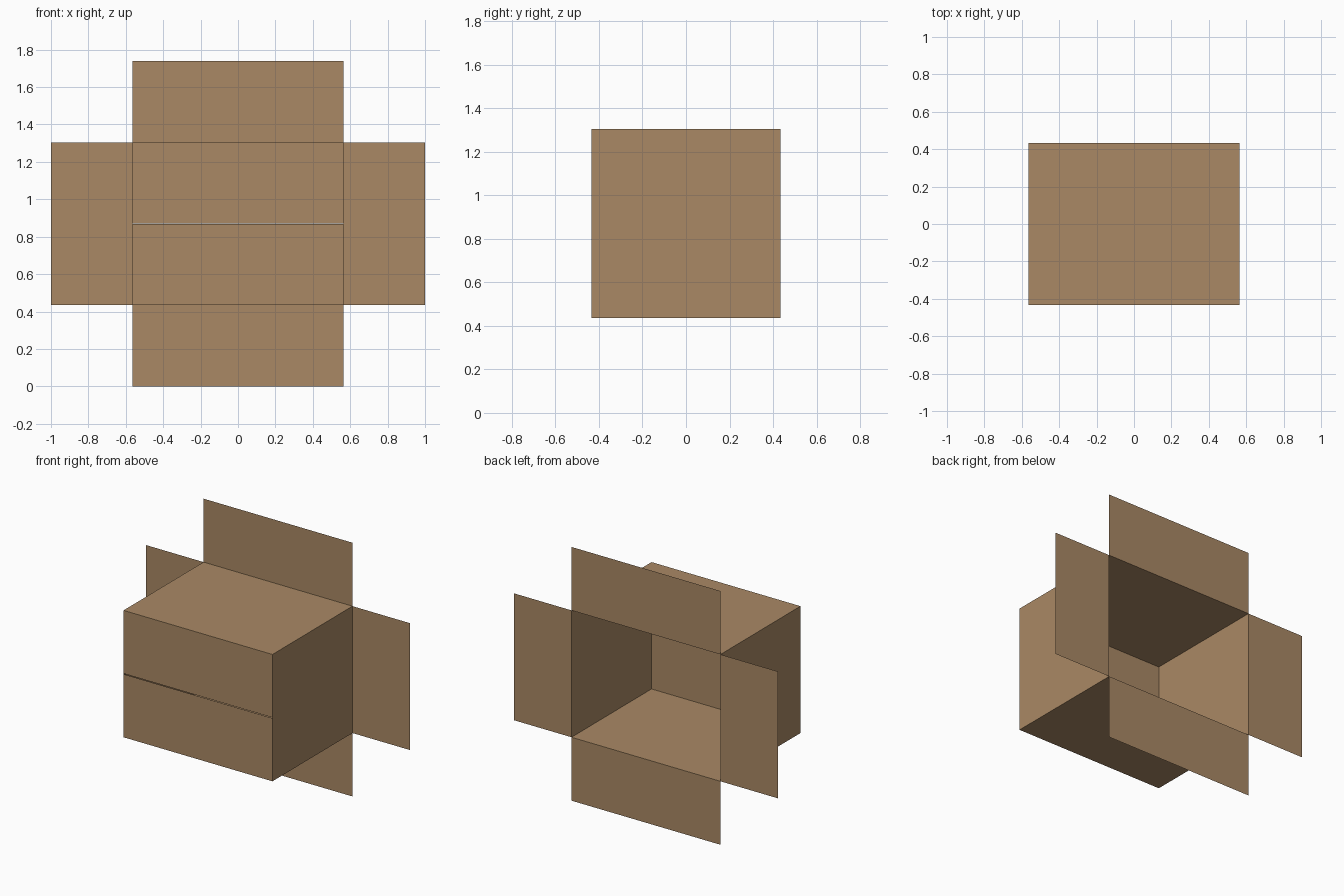
import bpy

if "Cube" in bpy.data.objects:
    bpy.data.objects.remove(bpy.data.objects["Cube"])

W, D, H = 0.565, 0.4335, 0.435   # half width, half depth, half height
FLAP = 0.435                     # flap length
MID = FLAP + H                   # box centre height
GAP = 0.002                      # half the seam between the closed flaps

card = bpy.data.materials.new("cardboard")
card.diffuse_color = (0.40, 0.25, 0.13, 1)
card.use_nodes = True
card.node_tree.nodes["Principled BSDF"].inputs["Base Color"].default_value = card.diffuse_color


def sheet(name, corner, u, v):
    """Flat rectangular panel from a corner and two edge vectors."""
    def add(*vs):
        return tuple(sum(c) for c in zip(*vs))
    mesh = bpy.data.meshes.new(name)
    mesh.from_pydata([corner, add(corner, u), add(corner, u, v), add(corner, v)],
                     [], [(0, 1, 2, 3)])
    mesh.materials.append(card)
    obj = bpy.data.objects.new(name, mesh)
    bpy.context.collection.objects.link(obj)
    return obj


for s, side, level in ((-1, "left", "lower"), (1, "right", "upper")):
    x, z = s * W, MID + s * H
    # Walls of the open tube
    sheet(side + "_wall", (x, -s * D, MID - H), (0, s * 2 * D, 0), (0, 0, 2 * H))
    sheet(level + "_wall", (-W, -s * D, z), (2 * W, 0, 0), (0, s * 2 * D, 0))
    # Closed front flaps meeting at the seam
    sheet(level + "_front_flap", (-s * W, -D, z), (0, 0, -s * (H - GAP)), (s * 2 * W, 0, 0)
          ).data.flip_normals() if s > 0 else \
        sheet(level + "_front_flap", (-W, -D, z), (2 * W, 0, 0), (0, 0, H - GAP))
    # Back flaps folded outwards
    sheet(side + "_back_flap", (x, D, MID - H), (0, 0, 2 * H), (s * FLAP, 0, 0))
    sheet(level + "_back_flap", (-W, D, z), (0, 0, s * FLAP), (2 * W, 0, 0))
